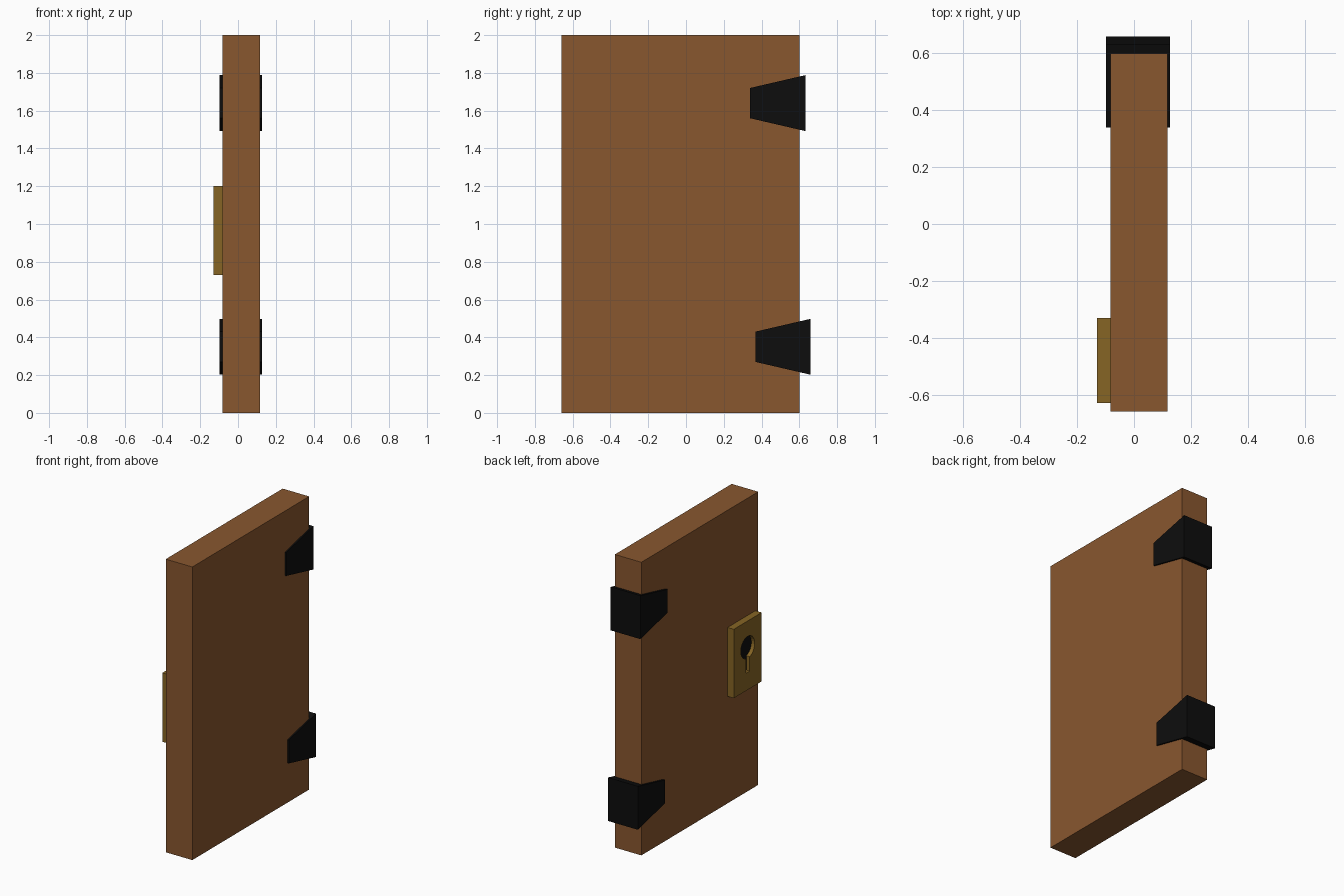
import bpy, bmesh, math

if "Cube" in bpy.data.objects:
    bpy.data.objects.remove(bpy.data.objects["Cube"])


def material(name, rgb):
    m = bpy.data.materials.new(name)
    m.diffuse_color = (*rgb, 1)
    m.use_nodes = True
    m.node_tree.nodes["Principled BSDF"].inputs["Base Color"].default_value = m.diffuse_color
    return m


WOOD = material("wood", (0.25, 0.095, 0.028))
IRON = material("black_iron", (0.004, 0.004, 0.004))
BRASS = material("brass", (0.24, 0.13, 0.018))


def prism(name, profile, x0, x1, mat):
    """Extrude a (y, z) outline from x0 to x1."""
    bm = bmesh.new()
    face = bm.faces.new([bm.verts.new((x0, y, z)) for y, z in profile])
    ext = bmesh.ops.extrude_face_region(bm, geom=[face])
    for v in ext["geom"]:
        if isinstance(v, bmesh.types.BMVert):
            v.co.x = x1
    bmesh.ops.recalc_face_normals(bm, faces=bm.faces)
    me = bpy.data.meshes.new(name)
    bm.to_mesh(me)
    bm.free()
    me.materials.append(mat)
    ob = bpy.data.objects.new(name, me)
    bpy.context.collection.objects.link(ob)
    return ob


def rect(y0, y1, z0, z1):
    return [(y0, z0), (y1, z0), (y1, z1), (y0, z1)]


# Door slab
prism("door_panel", rect(-0.66, 0.60, 0, 2), -0.083, 0.117, WOOD)

# Tapered hinges wrapping the back edge
for name, y, z in (("upper_hinge", 0.632, 1.64), ("lower_hinge", 0.66, 0.35)):
    taper = [(y, z - 0.148), (y, z + 0.148),
             (y - 0.293, z + 0.08), (y - 0.293, z - 0.08)]
    prism(name, taper, -0.098, 0.127, IRON)

# Keyhole outline: round top with a straight slot below
CY, CZ, R, W = -0.48, 1.02, 0.075, 0.021
start = math.asin(W / R)
keyhole = [(CY - W, 0.85), (CY + W, 0.85)]
for i in range(25):
    a = -math.pi / 2 + start + (2 * math.pi - 2 * start) * i / 24
    keyhole.append((CY + R * math.cos(a), CZ + R * math.sin(a)))

# Lock plate with the keyhole cut through it
plate = prism("lock_plate", rect(-0.63, -0.33, 0.73, 1.20), -0.13, -0.083, BRASS)
cutter = prism("keyhole_cutter", keyhole, -0.2, -0.05, BRASS)
cutter.hide_render = True
cutter.hide_viewport = True
cut = plate.modifiers.new("keyhole", "BOOLEAN")
cut.operation = "DIFFERENCE"
cut.solver = "EXACT"
cut.object = cutter

# Dark backing inside the keyhole
prism("keyhole_backing", keyhole, -0.105, -0.084, IRON)
